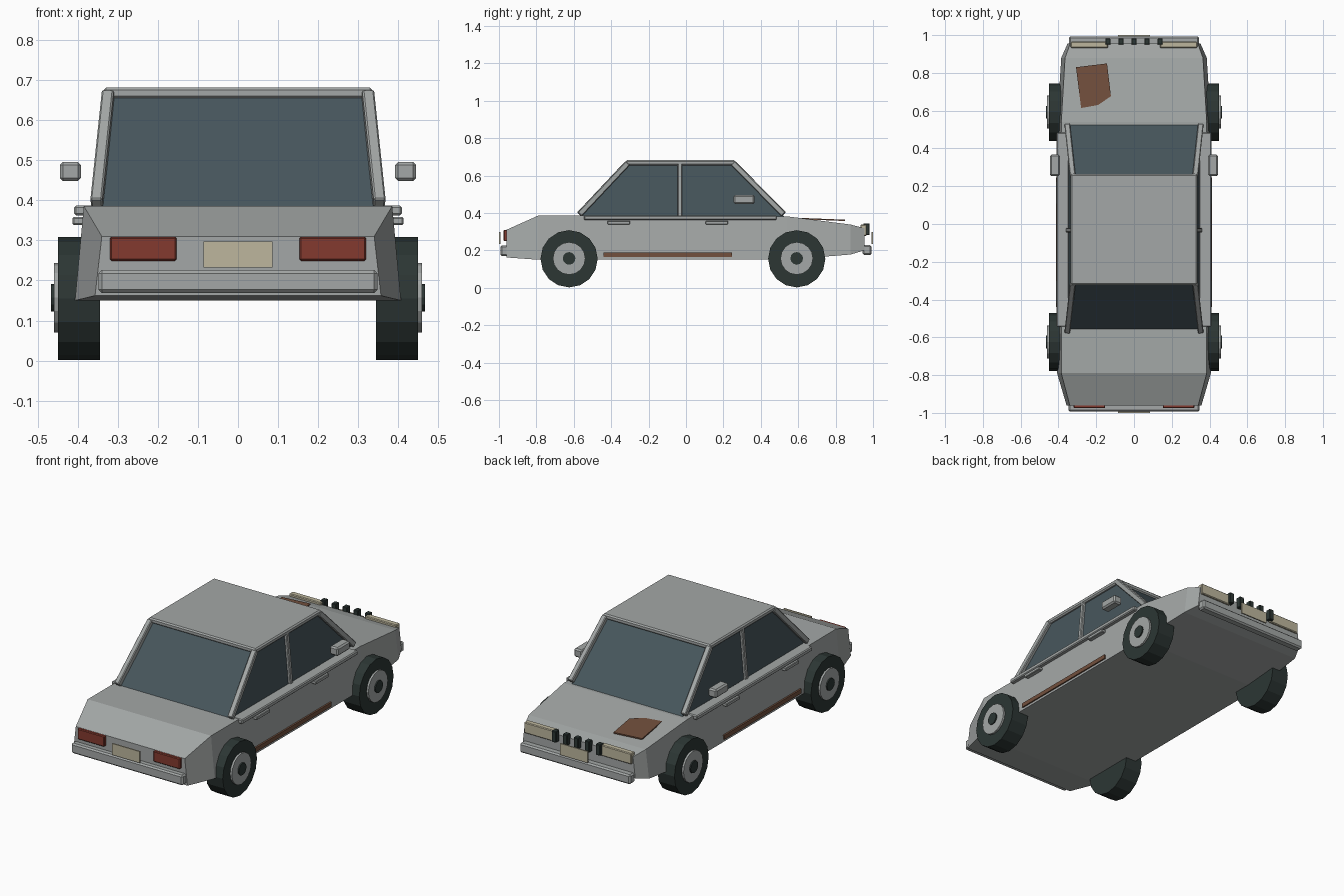
import bpy, bmesh, math
from mathutils import Vector

if "Cube" in bpy.data.objects:
    bpy.data.objects.remove(bpy.data.objects["Cube"])


def material(name, r, g, b):
    m = bpy.data.materials.new(name)
    m.diffuse_color = (r, g, b, 1)
    m.use_nodes = True
    m.node_tree.nodes["Principled BSDF"].inputs["Base Color"].default_value = m.diffuse_color
    return m


GREY = material("body_grey", 0.37, 0.39, 0.385)
GLASS = material("tinted_glass", 0.063, 0.093, 0.107)
BLACK = material("rubber_black", 0.025, 0.037, 0.034)
RED = material("lamp_red", 0.23, 0.042, 0.028)
CREAM = material("lamp_cream", 0.51, 0.47, 0.34)
RUST = material("rust_brown", 0.17, 0.08, 0.047)


def finish(name, bm, mat, bevel=0.0):
    bmesh.ops.recalc_face_normals(bm, faces=bm.faces)
    me = bpy.data.meshes.new(name)
    bm.to_mesh(me)
    bm.free()
    me.materials.append(mat)
    ob = bpy.data.objects.new(name, me)
    bpy.context.collection.objects.link(ob)
    if bevel:
        mod = ob.modifiers.new("edge", 'BEVEL')
        mod.width, mod.segments = bevel, 1
    return ob


def box(name, lo, hi, mat, bevel=0.0):
    bm = bmesh.new()
    bmesh.ops.create_cube(bm, size=1)
    for v in bm.verts:
        v.co = [lo[i] + (v.co[i] + 0.5) * (hi[i] - lo[i]) for i in range(3)]
    return finish(name, bm, mat, bevel)


def side_box(name, side, lo, hi, mat, bevel=0.0):
    """Box on one side; x is given for the right side."""
    xs = sorted((side * lo[0], side * hi[0]))
    return box(name, (xs[0], *lo[1:]), (xs[1], *hi[1:]), mat, bevel)


def beam(name, a, b, w, mat):
    a, b = Vector(a), Vector(b)
    bm = bmesh.new()
    bmesh.ops.create_cube(bm, size=1)
    for v in bm.verts:
        v.co = (v.co.x * w, v.co.y * w, v.co.z * (b - a).length)
    ob = finish(name, bm, mat, 0.004)
    ob.location = (a + b) / 2
    ob.rotation_euler = (b - a).to_track_quat('Z', 'Y').to_euler()
    return ob


def loft(name, rings, mat):
    bm = bmesh.new()
    loops = [[bm.verts.new(p) for p in ring] for ring in rings]
    for a, b in zip(loops, loops[1:]):
        n = len(a)
        for i in range(n):
            bm.faces.new((a[i], a[(i + 1) % n], b[(i + 1) % n], b[i]))
    bm.faces.new(loops[0])
    bm.faces.new(loops[-1])
    return finish(name, bm, mat)


def disc(name, x0, x1, y, z, r, sides, mat, bevel=0.0):
    rings = [[(x, y + r * math.sin(2 * math.pi * i / sides),
               z + r * math.cos(2 * math.pi * i / sides)) for i in range(sides)]
             for x in (x0, x1)]
    ob = loft(name, rings, mat)
    if bevel:
        mod = ob.modifiers.new("edge", 'BEVEL')
        mod.width, mod.segments = bevel, 1
    return ob


# lower body: y, bottom z, top z, bottom half width, top half width
sections = [(-0.96, 0.162, 0.31, 0.357, 0.34),
            (-0.79, 0.15, 0.386, 0.407, 0.385),
            (0.54, 0.15, 0.382, 0.407, 0.385),
            (0.88, 0.178, 0.338, 0.385, 0.365),
            (0.955, 0.20, 0.318, 0.352, 0.338)]
loft("body", [[(-wb, y, zb), (wb, y, zb), (wt, y, zt), (-wt, y, zt)]
              for y, zb, zt, wb, wt in sections], GREY)

# cabin glass and roof
loft("cabin_glass", [[(-w, y0, z), (w, y0, z), (w, y1, z), (-w, y1, z)]
                     for z, w, y0, y1 in ((0.37, 0.347, -0.57, 0.535),
                                          (0.668, 0.32, -0.305, 0.245))], GLASS)
box("roof", (-0.336, -0.322, 0.654), (0.336, 0.264, 0.682), GREY, 0.007)

for s, tag in ((1, "right"), (-1, "left")):
    # window frame
    beam(f"rear_pillar_{tag}", (s * 0.353, -0.57, 0.393), (s * 0.324, -0.312, 0.667), 0.03, GREY)
    beam(f"front_pillar_{tag}", (s * 0.353, 0.522, 0.393), (s * 0.324, 0.252, 0.667), 0.03, GREY)
    beam(f"middle_pillar_{tag}", (s * 0.349, -0.033, 0.375), (s * 0.323, -0.033, 0.667), 0.024, GREY)
    side_box(f"window_sill_{tag}", s, (0.345, -0.545, 0.362), (0.409, 0.485, 0.387), GREY, 0.005)
    # doors
    for y, part in ((-0.36, "rear"), (0.165, "front")):
        side_box(f"{part}_door_handle_{tag}", s, (0.38, y - 0.06, 0.339), (0.413, y + 0.06, 0.358), GREY, 0.003)
    side_box(f"side_mirror_{tag}", s, (0.392, 0.254, 0.448), (0.445, 0.367, 0.496), GREY, 0.008)
    side_box(f"rust_sill_{tag}", s, (0.395, -0.44, 0.164), (0.413, 0.245, 0.188), RUST)
    # lamps
    side_box(f"tail_lamp_{tag}", s, (0.153, -0.975, 0.249), (0.32, -0.945, 0.309), RED, 0.004)
    side_box(f"head_lamp_{tag}", s, (0.138, 0.932, 0.277), (0.335, 0.966, 0.338), CREAM, 0.004)
    # wheels
    for y, part in ((-0.625, "rear"), (0.592, "front")):
        disc(f"{part}_tyre_{tag}", s * 0.344, s * 0.449, y, 0.155, 0.153, 16, BLACK)
        disc(f"{part}_rim_{tag}", s * 0.43, s * 0.46, y, 0.157, 0.087, 16, GREY)
        disc(f"{part}_hub_cap_{tag}", s * 0.45, s * 0.467, y, 0.157, 0.034, 12, BLACK)

# bumpers and plates
box("rear_bumper", (-0.348, -0.992, 0.169), (0.348, -0.95, 0.226), GREY, 0.008)
box("front_bumper", (-0.345, 0.945, 0.174), (0.345, 0.992, 0.228), GREY, 0.008)
box("rear_plate", (-0.086, -1.0, 0.233), (0.086, -0.993, 0.297), CREAM)
box("front_plate", (-0.086, 0.993, 0.233), (0.086, 1.0, 0.297), CREAM)

# grille bars
for i in range(-2, 3):
    box(f"grille_bar_{i + 3}", (i * 0.069 - 0.014, 0.95, 0.282),
        (i * 0.069 + 0.014, 0.982, 0.345), BLACK, 0.003)

# rust patch on the bonnet
patch = [(-0.307, 0.83), (-0.143, 0.85), (-0.122, 0.677), (-0.19, 0.63), (-0.28, 0.614)]
loft("rust_patch", [[(x, y, 0.374 - (y - 0.6) * 0.04 + d) for x, y in patch]
                    for d in (-0.007, 0.0)], RUST)
